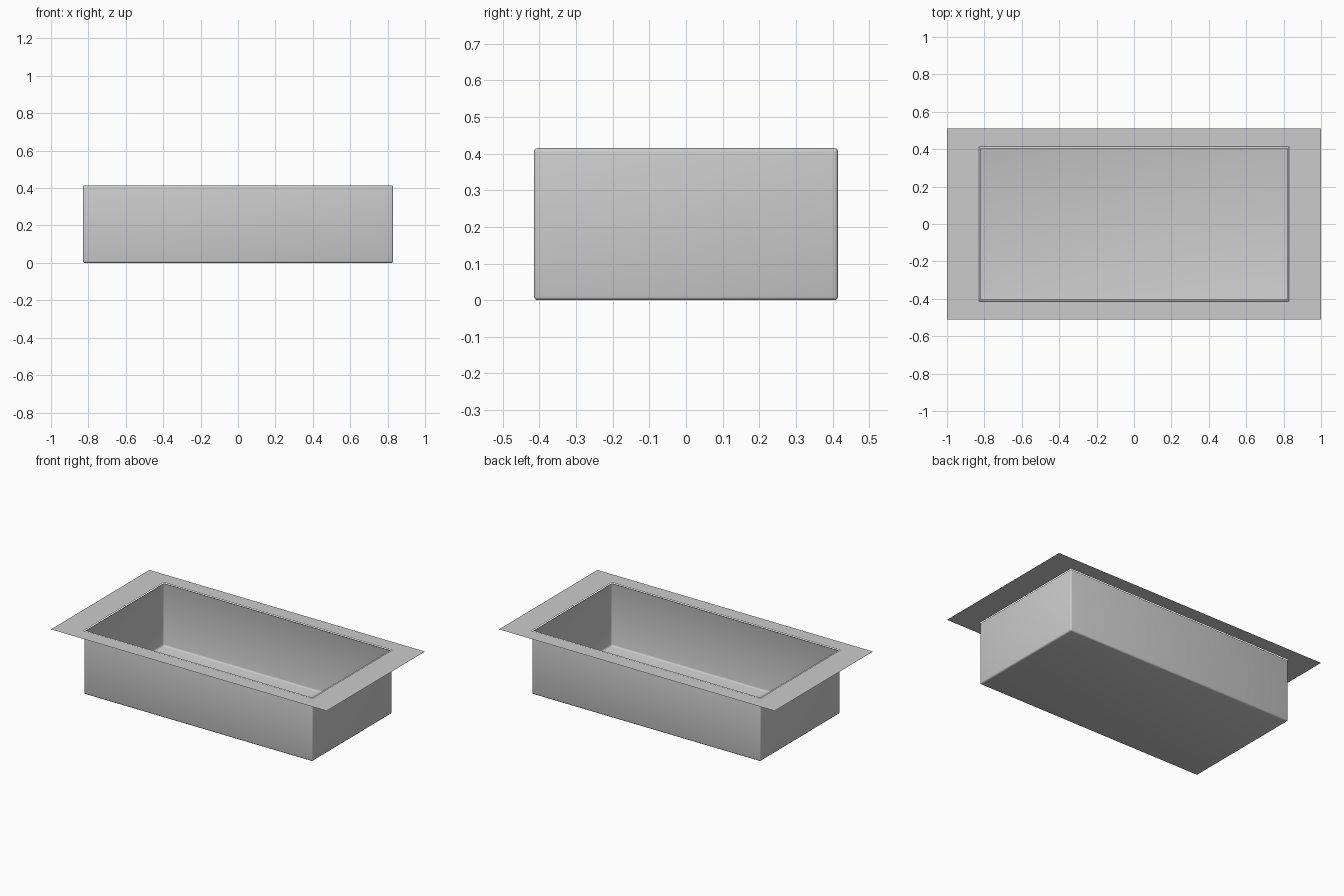
import bpy, bmesh

if "Cube" in bpy.data.objects:
    bpy.data.objects.remove(bpy.data.objects["Cube"])

W, D, H = 0.83, 0.415, 0.415   # half width, half depth, height of the basin


def finish(name, bm):
    mesh = bpy.data.meshes.new(name)
    bm.to_mesh(mesh)
    bm.free()
    obj = bpy.data.objects.new(name, mesh)
    bpy.context.collection.objects.link(obj)
    return obj


# basin: softly bevelled box with its top face removed
bm = bmesh.new()
bmesh.ops.create_cube(bm, size=1)
for v in bm.verts:
    v.co = (v.co.x * 2 * W, v.co.y * 2 * D, (v.co.z + 0.5) * H)
bmesh.ops.bevel(bm, geom=bm.edges[:], offset=0.01, segments=3, profile=0.5, affect='EDGES')
top = [f for f in bm.faces if f.calc_area() > 0.5 and f.normal.z > 0.9]
bmesh.ops.delete(bm, geom=top, context='FACES')
for f in bm.faces:
    f.smooth = True
basin = finish("basin", bm)

# flange: paper-thin sheet around the opening, half of it turned to make the rest
X, Y = 1.0, 0.51
bm = bmesh.new()
for s in (1, -1):
    strips = [
        [(X, Y), (-X / 3, Y), (-W, D), (W, D)],            # long side
        [(X, Y), (W, D), (W, -D), (X, -Y / 3)],            # short side
        [(-X, Y), (-X / 3, Y), (-W, D), (-X, Y / 3)],      # corner facing down
    ]
    for pts in strips:
        bm.faces.new([bm.verts.new((s * x, s * y, H)) for x, y in pts])
bm.normal_update()
for f in bm.faces:
    corner = any(v.co.x * v.co.y < -0.5 for v in f.verts)
    if (f.normal.z < 0) != corner:
        f.normal_flip()
flange = finish("flange", bm)
